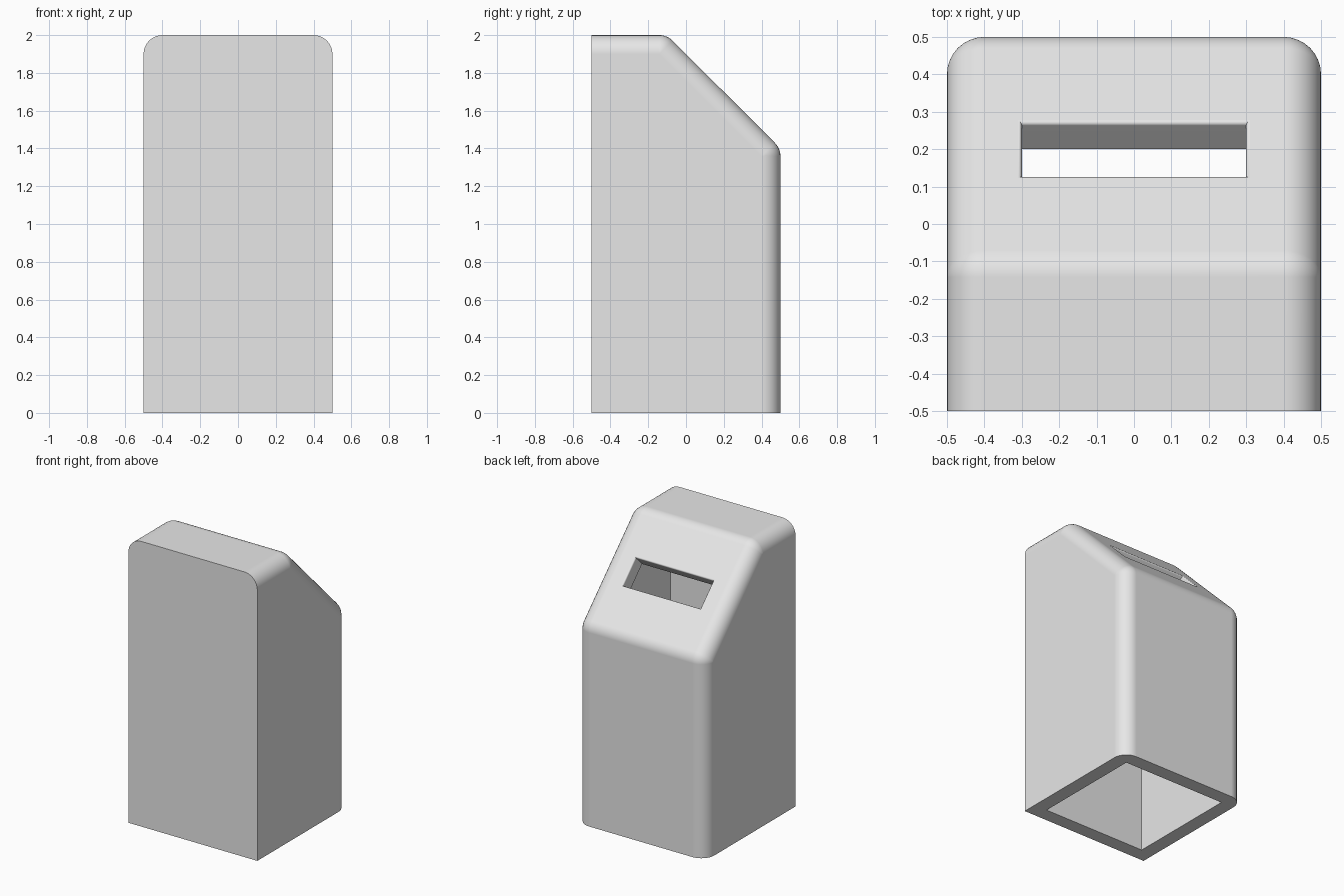
import bpy
import bmesh
from math import sin, cos, pi, radians, sqrt
from mathutils import Matrix, Vector

cube = bpy.data.objects.get("Cube")
if cube:
    bpy.data.objects.remove(cube, do_unlink=True)

WALL = 0.1      # shell thickness, also the outer edge radius
STEPS = 8       # segments per rounded quarter
DIAG = 1.9 - WALL * sqrt(2)   # y + z along the inside of the slope

grey = bpy.data.materials.new("light_grey")
grey.use_nodes = True
colour = (0.8, 0.8, 0.8, 1)
grey.diffuse_color = colour
grey.node_tree.nodes["Principled BSDF"].inputs["Base Color"].default_value = colour


def loft(name, rings):
    """Skin a list of equal-length rings and cap both ends."""
    bm = bmesh.new()
    loops = [[bm.verts.new(p) for p in ring] for ring in rings]
    n = len(loops[0])
    for a, b in zip(loops, loops[1:]):
        for i in range(n):
            j = (i + 1) % n
            bm.faces.new((a[i], a[j], b[j], b[i]))
    bm.faces.new(loops[0][::-1])
    bm.faces.new(loops[-1])
    bmesh.ops.remove_doubles(bm, verts=bm.verts, dist=1e-5)
    bmesh.ops.recalc_face_normals(bm, faces=bm.faces)
    mesh = bpy.data.meshes.new(name)
    bm.to_mesh(mesh)
    bm.free()
    mesh.materials.append(grey)
    obj = bpy.data.objects.new(name, mesh)
    bpy.context.collection.objects.link(obj)
    return obj


def side_profile(x, inset, front, base):
    """Side outline with a sloping back, inset from the top and back."""
    r = WALL - inset
    pts = [(front, base), (front, 2 - inset)]
    for cy, cz, start in ((DIAG - 1.9, 1.9, 90), (0.4, DIAG - 0.4, 45)):
        for i in range(STEPS + 1):
            a = radians(start - 45 * i / STEPS)
            pts.append((cy + r * cos(a), cz + r * sin(a)))
    pts.append((0.5 - inset, base))
    return [(x, y, z) for y, z in pts]


# Outer body, its cross-section shrinking towards both rounded sides
half = []
for i in range(STEPS + 1):
    a = pi / 2 * i / STEPS
    half.append((0.5 - WALL * (1 - cos(a)), WALL * (1 - sin(a))))
stations = [(-x, d) for x, d in half] + half[::-1]
body = loft("housing", [side_profile(x, d, -0.5, 0) for x, d in stations])

# Hollow inside, open at the base
cavity = loft("cavity_cutter", [side_profile(x, WALL, -0.4, -0.2) for x in (-0.4, 0.4)])

# Slot through the slope, flared to a small rounded rim
RIM = 0.01
levels = [(-0.2, 0)]
for i in range(6):
    a = pi / 2 * i / 5
    levels.append((-RIM * (1 - sin(a)), RIM * (1 - cos(a))))
levels.append((0.1, RIM))
to_slope = Matrix.Translation((0, 0.2, 1.7)) @ Matrix.Rotation(radians(-45), 4, "X")
slot = loft("slot_cutter", [
    [to_slope @ Vector((sx * (0.3 + g), sy * (0.1 + g), h))
     for sx, sy in ((-1, -1), (1, -1), (1, 1), (-1, 1))]
    for h, g in levels])

# Cut the cavity and slot, then drop the cutters
bpy.context.view_layer.objects.active = body
for cutter in (cavity, slot):
    cutter.hide_render = True
    mod = body.modifiers.new(cutter.name, "BOOLEAN")
    mod.operation = "DIFFERENCE"
    mod.solver = "EXACT"
    mod.object = cutter
    bpy.ops.object.modifier_apply(modifier=mod.name)
for cutter in (cavity, slot):
    bpy.data.objects.remove(cutter, do_unlink=True)

# Smooth the rounded edges, keeping the flat faces flat
bpy.ops.object.select_all(action="DESELECT")
body.select_set(True)
bpy.ops.object.shade_smooth_by_angle(angle=radians(30))
weighted = body.modifiers.new("flat_normals", "WEIGHTED_NORMAL")
weighted.keep_sharp = True
